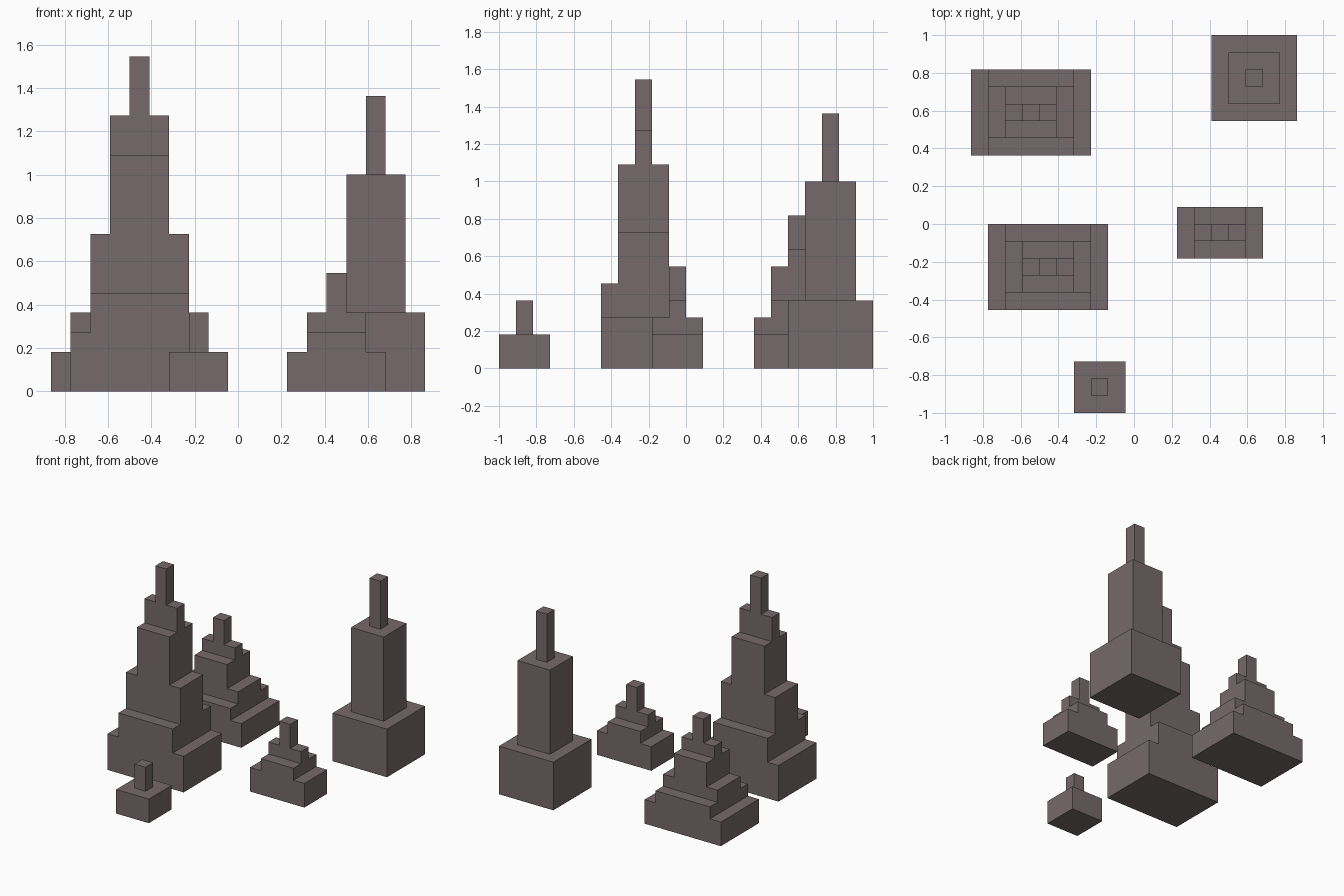
import bpy, bmesh

if "Cube" in bpy.data.objects:
    bpy.data.objects.remove(bpy.data.objects["Cube"])

U = 1 / 11  # grid module of the whole model

stone = bpy.data.materials.new("dark_warm_grey")
stone.diffuse_color = (0.18, 0.143, 0.147, 1)
stone.use_nodes = True
stone.node_tree.nodes["Principled BSDF"].inputs["Base Color"].default_value = stone.diffuse_color


def tower(name, x, y, tiers):
    """Stepped tower; tiers = (x inset, y inset, top height) in modules."""
    bm = bmesh.new()

    def ring(ix, iy, z):
        pts = [(x[0] + ix, y[0] + iy), (x[1] - ix, y[0] + iy),
               (x[1] - ix, y[1] - iy), (x[0] + ix, y[1] - iy)]
        return [bm.verts.new(((px - 9.5) * U, (py - 11) * U, z * U)) for px, py in pts]

    def bridge(a, b):
        for k in range(4):
            n = (k + 1) % 4
            f = bm.faces.new((a[k], a[n], b[n], b[k]))
            if f.calc_area() < 1e-6:      # side that does not step in
                bm.faces.remove(f)

    last, z = None, 0
    for ix, iy, top in tiers:
        low, high = ring(ix, iy, z), ring(ix, iy, top)
        if last:
            bridge(last, low)             # ledge
        else:
            bm.faces.new(low[::-1])       # underside
        bridge(low, high)                 # walls
        last, z = high, top
    bm.faces.new(last)                    # roof
    bmesh.ops.remove_doubles(bm, verts=bm.verts, dist=1e-5)

    me = bpy.data.meshes.new(name)
    bm.to_mesh(me)
    bm.free()
    me.materials.append(stone)
    bpy.context.collection.objects.link(bpy.data.objects.new(name, me))


# towers stepping in on x and y alternately
tower("tall_stepped_tower", (1, 8), (6, 11),
      [(0, 0, 3), (1, 0, 5), (1, 1, 8), (2, 1, 12), (2, 2, 14), (3, 2, 17)])
tower("low_stepped_tower", (0, 7), (15, 20),
      [(0, 0, 2), (1, 0, 3), (1, 1, 4), (2, 1, 6), (2, 2, 7), (3, 2, 9)])
tower("small_stepped_tower", (12, 17), (9, 12),
      [(0, 0, 2), (1, 0, 3), (1, 1, 4), (2, 1, 6)])

# square towers
tower("square_spire_tower", (14, 19), (17, 22), [(0, 0, 4), (1, 1, 11), (2, 2, 15)])
tower("small_square_block", (6, 9), (0, 3), [(0, 0, 2), (1, 1, 4)])
